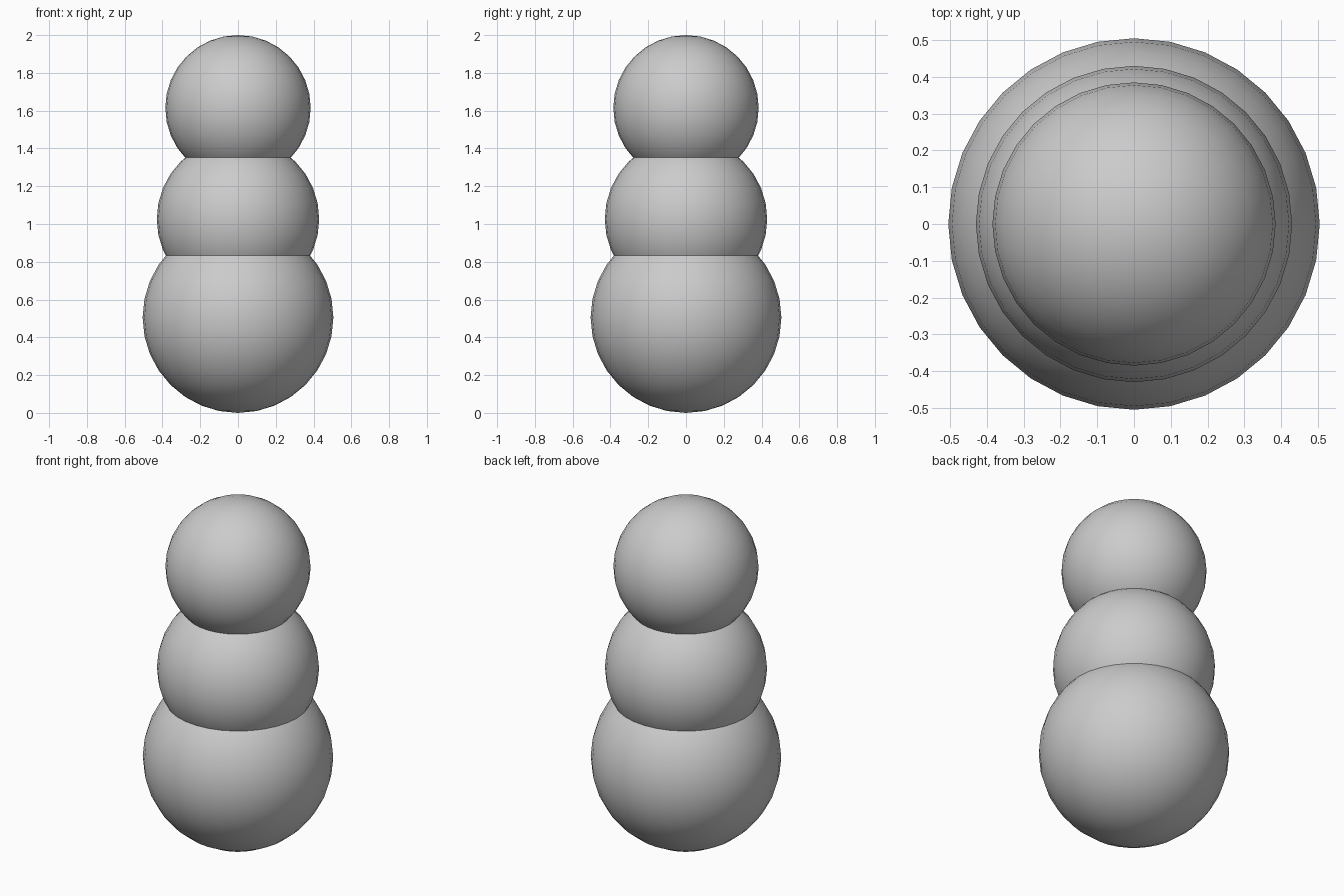
import bpy

cube = bpy.data.objects.get("Cube")
if cube:
    bpy.data.objects.remove(cube, do_unlink=True)


def ball(name, radius, height):
    bpy.ops.mesh.primitive_uv_sphere_add(
        segments=32, ring_count=16, radius=radius, location=(0, 0, height))
    bpy.context.object.name = name
    bpy.ops.object.shade_smooth()


# Three overlapping balls stacked from the ground up
ball("lower_body", 0.505, 0.505)
ball("upper_body", 0.43, 1.026)
ball("head", 0.385, 1.615)
